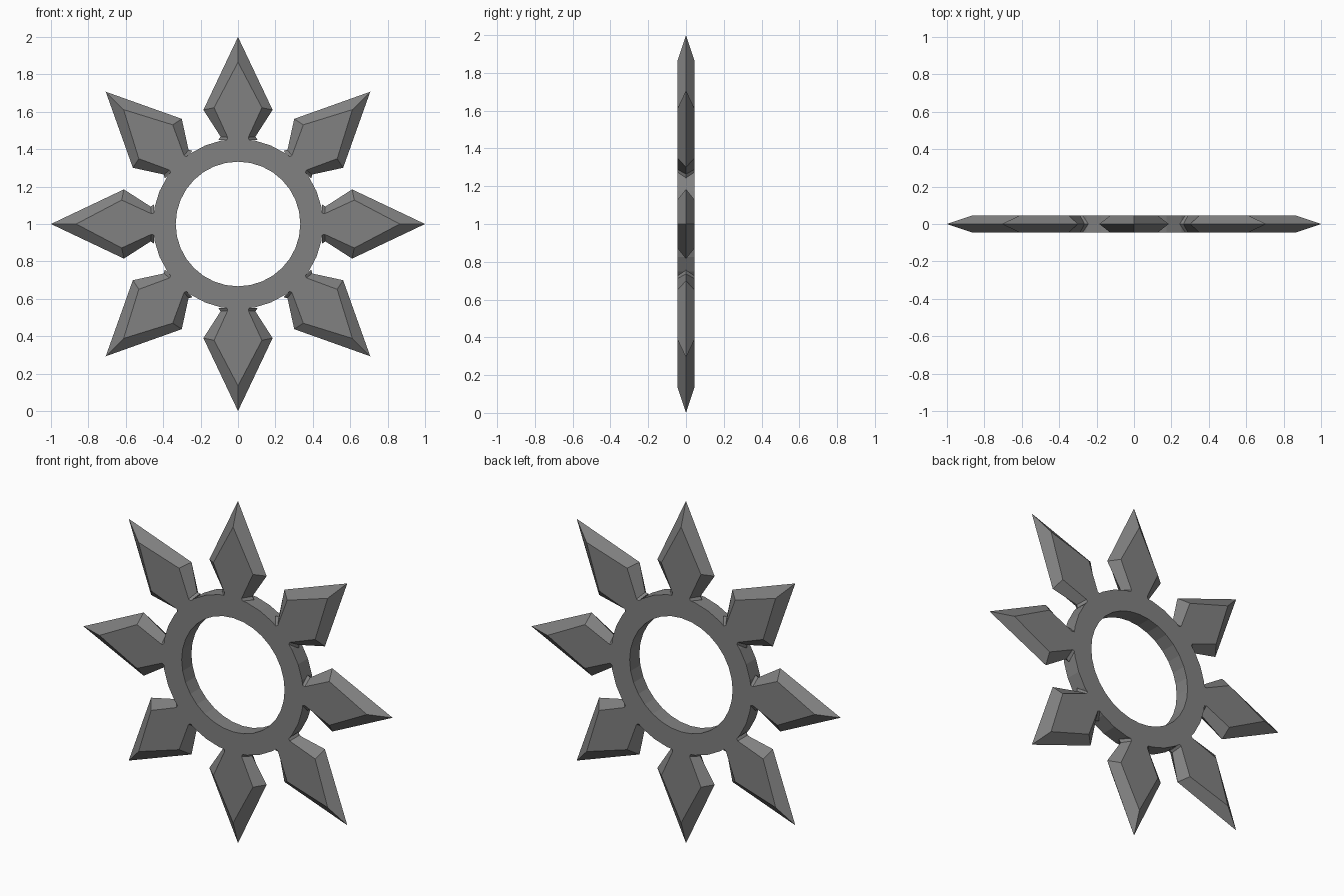
import bpy, bmesh, math
from mathutils import Matrix

if "Cube" in bpy.data.objects:
    bpy.data.objects.remove(bpy.data.objects["Cube"])

HALF = 0.045      # half thickness
COUNT = 8         # blades
SEGMENTS = 32     # ring sides

# Dark steel
steel = bpy.data.materials.new("dark_steel")
steel.diffuse_color = (0.22, 0.22, 0.22, 1)
steel.use_nodes = True
steel.node_tree.nodes["Principled BSDF"].inputs["Base Color"].default_value = steel.diffuse_color


def finish(name, bm):
    bmesh.ops.recalc_face_normals(bm, faces=bm.faces)
    mesh = bpy.data.meshes.new(name)
    bm.to_mesh(mesh)
    bm.free()
    mesh.materials.append(steel)
    ob = bpy.data.objects.new(name, mesh)
    bpy.context.collection.objects.link(ob)
    ob.location.z = 1
    return ob


def bridge(bm, a, b):
    for i in range(len(a)):
        j = (i + 1) % len(a)
        bm.faces.new((a[i], a[j], b[j], b[i]))


def mirrored(tip, side):
    """Closed outline from a tip and its right-hand points."""
    return [tip] + side + [(-x, z) for x, z in reversed(side)]


# Ring: rectangular section spun around the y axis
bm = bmesh.new()
loops = []
for r, y in ((0.333, -HALF), (0.455, -HALF), (0.455, HALF), (0.333, HALF)):
    loops.append([bm.verts.new((r * math.cos(k * math.tau / SEGMENTS), y,
                                r * math.sin(k * math.tau / SEGMENTS)))
                  for k in range(SEGMENTS)])
for i in range(4):
    bridge(bm, loops[i], loops[(i + 1) % 4])
finish("ring", bm)

# Blade outlines: sharp middle edge and smaller flat face, each with a small foot
edge = mirrored((0, 1.0), [(0.185, 0.61), (0.093, 0.467), (0.105, 0.45)])
flat = mirrored((0, 0.865), [(0.128, 0.622), (0.055, 0.463), (0.06, 0.448)])

# Blades: bevelled kites repeated around the ring
for k in range(COUNT):
    bm = bmesh.new()
    front, mid, back = [[bm.verts.new((x, y, z)) for x, z in outline]
                        for outline, y in ((flat, -HALF), (edge, 0), (flat, HALF))]
    bridge(bm, front, mid)
    bridge(bm, mid, back)
    bm.faces.new(front)
    bm.faces.new(back)
    bm.transform(Matrix.Rotation(k * math.tau / COUNT, 4, 'Y'))
    finish(f"blade_{k + 1}", bm)
